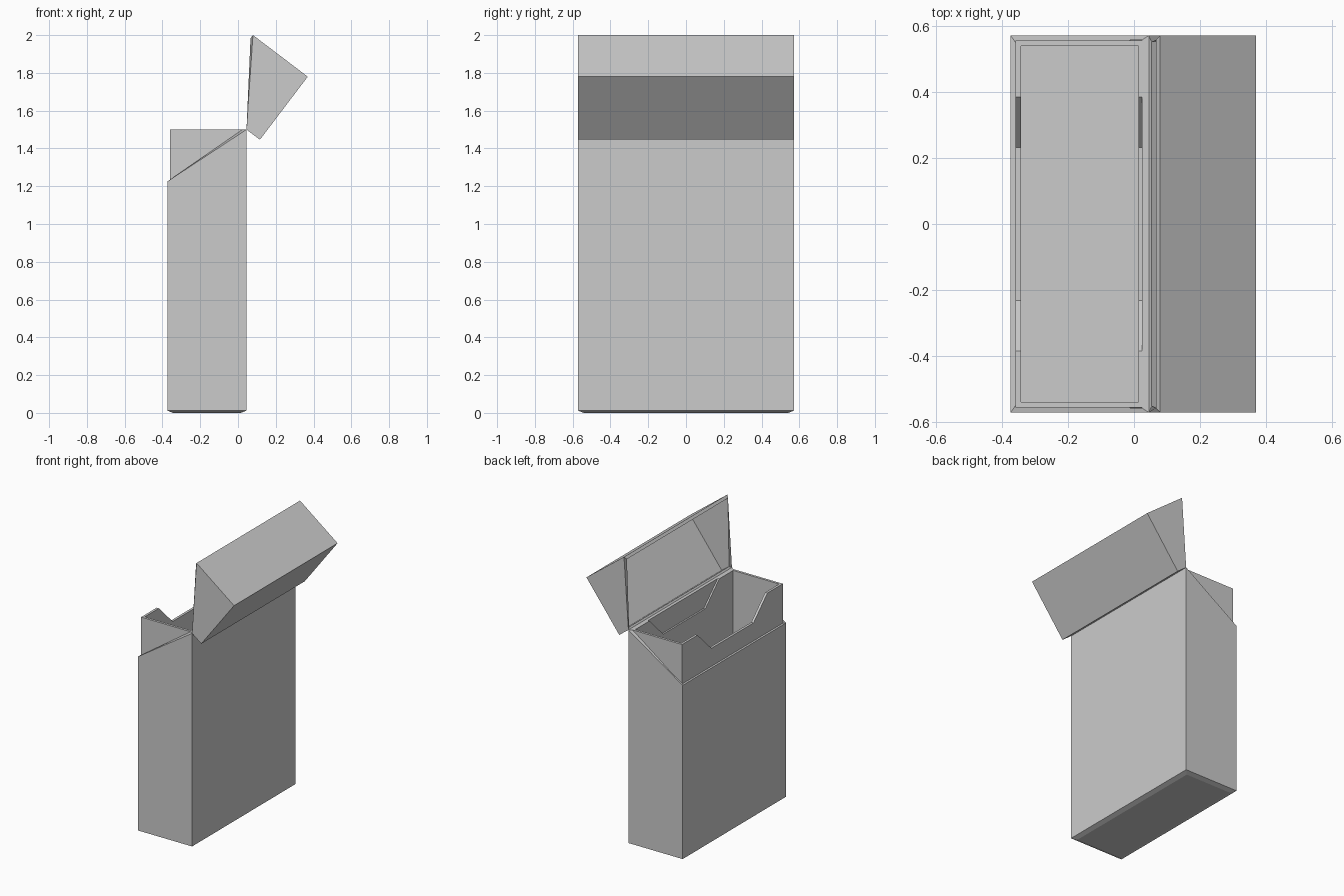
import bpy, bmesh
from math import radians, sin, cos

if "Cube" in bpy.data.objects:
    bpy.data.objects.remove(bpy.data.objects["Cube"])

HALF = 0.571              # half width in y
XF, XB = -0.374, 0.045    # front and back of the carton
ZF, ZB = 1.225, 1.5       # front and back height of the slanted opening
WALL = 0.016


def shell(name, rings, thickness):
    """Closed hull through rings of points (bottom to top), opened at the last ring, walls thickened inward."""
    bm = bmesh.new()
    loops = [[bm.verts.new(p) for p in ring] for ring in rings]
    bm.faces.new(loops[0])
    for a, b in zip(loops, loops[1:]):
        n = len(a)
        for i in range(n):
            bm.faces.new((a[i], a[(i + 1) % n], b[(i + 1) % n], b[i]))
    mouth = bm.faces.new(loops[-1])
    bmesh.ops.recalc_face_normals(bm, faces=bm.faces[:])
    bmesh.ops.delete(bm, geom=[mouth], context='FACES_ONLY')
    me = bpy.data.meshes.new(name)
    bm.to_mesh(me)
    bm.free()
    ob = bpy.data.objects.new(name, me)
    bpy.context.collection.objects.link(ob)
    mod = ob.modifiers.new("wall", 'SOLIDIFY')
    mod.thickness = thickness
    mod.offset = -1
    mod.use_even_offset = True
    return ob


def rect(x0, x1, h, z0, z1):
    """Four corners; z0 at the x0 side, z1 at the x1 side."""
    return [(x0, -h, z0), (x1, -h, z1), (x1, h, z1), (x0, h, z0)]


# Outer carton with chamfered base and slanted mouth
shell("carton", [rect(XF + 0.03, XB - 0.03, HALF - 0.03, 0, 0),
                 rect(XF, XB, HALF, 0.012, 0.012),
                 rect(XF, XB, HALF, ZF, ZB)], WALL)

# Flip-top lid, swung open about the back edge of the mouth
A = radians(-127.2)


def swing(p):
    x, y, z = p[0] - XB, p[1], p[2] - ZB
    return (XB + x * cos(A) - z * sin(A), y, ZB + x * sin(A) + z * cos(A))


top = ZB + 0.089
shell("lid", [[swing(p) for p in rect(XF, XB, HALF, top, top)],
              [swing(p) for p in rect(XF, XB, HALF, ZF, ZB)]], WALL)

# Inner liner: front and back walls have a wide trapezoid notch
lx0, lx1, lh = XF + WALL - 0.001, XB - WALL + 0.001, HALF - WALL + 0.001
profile = [(-lh, 1.5), (-0.385, 1.5), (-0.232, 1.35),
           (0.232, 1.35), (0.385, 1.5), (lh, 1.5)]
bm = bmesh.new()
low = {}
walls = []
for x in (lx0, lx1):
    low[x] = [bm.verts.new((x, s * lh, 0.014)) for s in (-1, 1)]
    rim = [bm.verts.new((x, y, z)) for y, z in profile]
    walls.append((low[x], rim))
    bm.faces.new([low[x][1], low[x][0]] + rim)
(la, ra), (lb, rb) = walls
bm.faces.new((la[0], lb[0], lb[1], la[1]))
bm.faces.new((la[0], lb[0], rb[0], ra[0]))
bm.faces.new((la[1], lb[1], rb[-1], ra[-1]))
# temporary strips close the mouth so normals face outward
mouth = [bm.faces.new((ra[i], ra[i + 1], rb[i + 1], rb[i])) for i in range(5)]
bmesh.ops.recalc_face_normals(bm, faces=bm.faces[:])
bmesh.ops.delete(bm, geom=mouth, context='FACES')
me = bpy.data.meshes.new("liner")
bm.to_mesh(me)
bm.free()
liner = bpy.data.objects.new("liner", me)
bpy.context.collection.objects.link(liner)
mod = liner.modifiers.new("wall", 'SOLIDIFY')
mod.thickness = 0.017
mod.offset = -1
mod.use_even_offset = True
